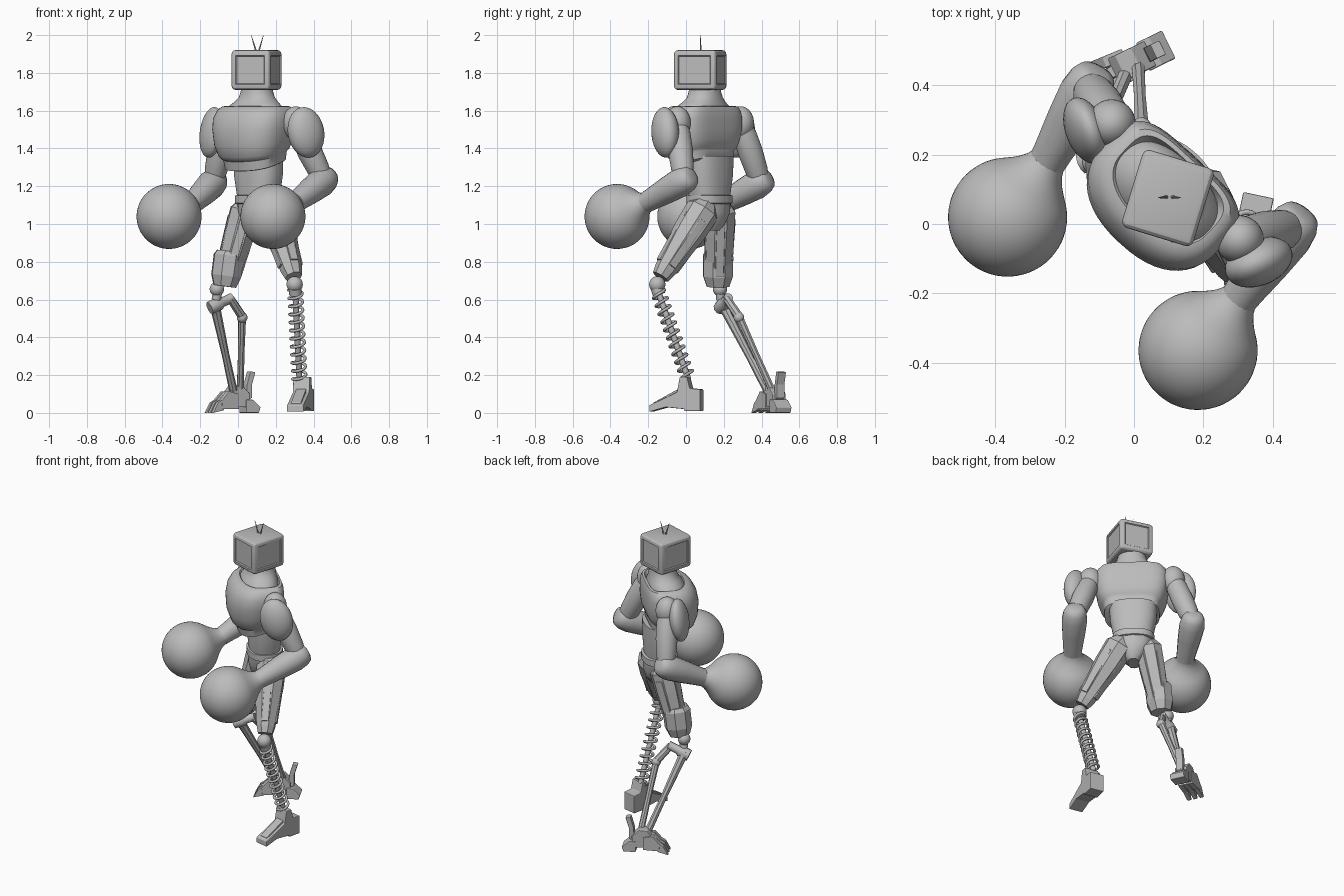
import bpy, bmesh, math
from mathutils import Vector, Matrix

old = bpy.data.objects.get("Cube")
if old:
    bpy.data.objects.remove(old)

grey = bpy.data.materials.new("plain grey")
grey.use_nodes = True
grey.diffuse_color = (0.5, 0.5, 0.5, 1)
grey.node_tree.nodes["Principled BSDF"].inputs["Base Color"].default_value = (0.5, 0.5, 0.5, 1)


def finish(name, bm, matrix=None, smooth=0, bevel=0):
    """Turn a bmesh into an object with material, shading and bevel."""
    bmesh.ops.recalc_face_normals(bm, faces=bm.faces)
    if matrix:
        bm.transform(matrix)
    mesh = bpy.data.meshes.new(name)
    bm.to_mesh(mesh)
    bm.free()
    mesh.materials.append(grey)
    ob = bpy.data.objects.new(name, mesh)
    bpy.context.collection.objects.link(ob)
    if bevel:
        mod = ob.modifiers.new("bevel", 'BEVEL')
        mod.width, mod.segments = bevel, 2
    if smooth:
        bpy.ops.object.select_all(action='DESELECT')
        ob.select_set(True)
        bpy.context.view_layer.objects.active = ob
        bpy.ops.object.shade_smooth_by_angle(angle=math.radians(smooth))
    return ob


def place(loc, yaw=0):
    return Matrix.Translation(loc) @ Matrix.Rotation(math.radians(yaw), 4, 'Z')


def skin(bm, rings):
    """Bridge equal rings of points and cap the ends."""
    vs = [[bm.verts.new(p) for p in r] for r in rings]
    n = len(vs[0])
    for a, b in zip(vs, vs[1:]):
        for i in range(n):
            j = (i + 1) % n
            bm.faces.new((a[i], a[j], b[j], b[i]))
    bm.faces.new(vs[0])
    bm.faces.new(vs[-1])


def body(name, sections, loc, yaw, front=2.4, back=2.4, n=48):
    """Stack of rounded sections: half width, half depth, forward shift, height, forward dip."""
    rings = []
    for a, b, shift, z, dip in sections:
        ring = []
        for i in range(n):
            c, s = math.cos(2 * math.pi * i / n), math.sin(2 * math.pi * i / n)
            e = 2 / (back if s > 0 else front)
            y = b * math.copysign(abs(s) ** e, s)
            ring.append((a * math.copysign(abs(c) ** e, c), y - shift, z + dip * y))
        rings.append(ring)
    bm = bmesh.new()
    skin(bm, rings)
    return finish(name, bm, place(loc, yaw), 40)


def limb(name, start, end, stations, sides=24, smooth=40):
    """Turned part along a line; stations are (fraction, radius)."""
    start, end = Vector(start), Vector(end)
    axis = end - start
    rot = axis.to_track_quat('Z', 'Y').to_matrix().to_4x4()
    turns = [2 * math.pi * (i + 0.5) / sides for i in range(sides)]
    bm = bmesh.new()
    skin(bm, [[(r * math.cos(t), r * math.sin(t), f * axis.length) for t in turns]
              for f, r in stations])
    return finish(name, bm, Matrix.Translation(start) @ rot, smooth)


def ellipsoid(name, loc, radii, yaw=0, tilt=0):
    bm = bmesh.new()
    bmesh.ops.create_uvsphere(bm, u_segments=32, v_segments=20, radius=1)
    m = place(loc, yaw) @ Matrix.Rotation(math.radians(tilt), 4, 'Y') @ Matrix.Diagonal((*radii, 1))
    return finish(name, bm, m, 60)


def box(name, size, matrix, bevel=0.0):
    bm = bmesh.new()
    bmesh.ops.create_cube(bm, size=1, matrix=Matrix.Diagonal((*size, 1)))
    return finish(name, bm, matrix, bevel=bevel)


def prism(name, profile, width, matrix, bevel=0.0):
    """Side profile in (y, z), extruded across x."""
    bm = bmesh.new()
    skin(bm, [[(x, y, z) for y, z in profile] for x in (-width / 2, width / 2)])
    return finish(name, bm, matrix, bevel=bevel)


# Torso, turned towards the right, with a flat back and a rounded chest
YAW = -43
body("chest", [(.15, .105, .02, 1.31, .3), (.165, .118, .025, 1.315, .3), (.172, .125, .03, 1.36, .25),
               (.177, .13, .035, 1.365, .25), (.19, .143, .04, 1.38, .2), (.208, .16, .045, 1.43, .1),
               (.222, .165, .045, 1.50, 0), (.225, .158, .04, 1.56, 0), (.212, .145, .03, 1.6, 0),
               (.19, .128, .02, 1.622, 0), (.17, .11, .015, 1.625, 0), (.15, .095, .01, 1.6, 0)],
     (.1, .1, 0), YAW, 2.3, 4)
body("neck", [(.18, .115, .015, 1.595, 0), (.165, .107, .012, 1.622, 0), (.13, .095, .005, 1.645, 0),
              (.1, .087, 0, 1.67, 0), (.087, .082, 0, 1.70, 0), (.083, .08, 0, 1.73, 0)],
     (.1, .1, 0), YAW, 2.1, 2.1)
body("waist", [(.145, .1, 0, 1.36, 0), (.14, .1, 0, 1.26, 0), (.125, .095, 0, 1.18, 0), (.112, .09, 0, 1.12, 0)],
     (.108, .122, 0), YAW)
body("belt", [(.11, .09, 0, 1.155, 0), (.126, .106, 0, 1.15, 0), (.126, .106, 0, 1.11, 0), (.11, .095, 0, 1.105, 0)],
     (.108, .125, 0), YAW)
body("pelvis", [(.12, .1, 0, 1.13, 0), (.11, .1, 0, 1.06, 0), (.07, .085, 0, 1.0, 0), (.035, .06, 0, .965, 0)],
     (.108, .125, 0), YAW, n=12)

# Box head with panels let into the front, back and sides
HEAD = place((.098, .075, 1.815), -17)
bm = bmesh.new()
bmesh.ops.create_cube(bm, size=1, matrix=Matrix.Diagonal((.215, .235, .21, 1)))
bmesh.ops.bevel(bm, geom=bm.edges[:], offset=.02, segments=3, affect='EDGES', profile=.5)
bm.normal_update()
panels = [f for f in bm.faces if f.calc_area() > .02 and abs(f.normal.z) < .5]
bmesh.ops.inset_individual(bm, faces=panels, thickness=.012, depth=0)
bmesh.ops.inset_individual(bm, faces=panels, thickness=.006, depth=-.006)
finish("head", bm, HEAD, 25)
for i in range(5):
    box("head_vent", (.018, .006, .004), HEAD @ Matrix.Translation((-.06 + .03 * i, -.113, -.08)))
for x, lean in ((.095, .07), (.11, .135)):
    limb("antenna", (x, .078, 1.915), (lean, .076, 2.0), [(0, .005), (.6, .003), (1, .001)], 8)

# Arms: shoulder, upper arm, elbow, forearm, round fist and pauldron
BALL = .172
arms = {
    "right": ((-.065, .29, 1.535), (-.13, .395, 1.22), (-.25, .18, 1.10), (-.365, .02, 1.04),
              (-.14, .27, 1.485), (.055, .1, .135), 21, 8),
    "left": ((.305, -.045, 1.535), (.455, -.012, 1.23), (.30, -.22, 1.11), (.185, -.365, 1.04),
             (.36, -.11, 1.485), (.1, .068, .135), 22, -12),
}
for side, (shoulder, elbow, wrist, fist, pad, radii, yaw, tilt) in arms.items():
    ellipsoid(side + "_shoulder", shoulder, (.07, .07, .088))
    limb(side + "_upper_arm", shoulder, elbow,
         [(0, .05), (.2, .063), (.5, .066), (.8, .06), (.95, .05)])
    ellipsoid(side + "_pauldron", pad, radii, yaw, tilt)
    limb(side + "_forearm", elbow, wrist,
         [(-.22, .03), (-.19, .055), (-.08, .07), (.1, .077), (.45, .07), (.85, .058), (1, .055)], 16, 50)
    # The fist is a ball drawn out into a short neck
    d = (Vector(fist) - Vector(wrist)).normalized()
    neck = [(-.25, .048), (-.215, .052), (-.19, .061), (-.168, .076), (-.15, .092)]
    globe = [(-BALL * math.cos(t), BALL * math.sin(t))
             for t in (math.radians(40 + 139 * i / 24) for i in range(25))]
    limb(side + "_fist", fist, Vector(fist) + d, neck + globe, 48, 60)

# Thighs: tapered, faceted, with raised plates
thighs = {"left": ((.18, .10, 1.09), (.295, -.135, .72), .092, .058),
          "right": ((.045, .18, 1.09), (-.065, .17, .69), .086, .066)}
for side, (hip, knee, r0, r1) in thighs.items():
    limb(side + "_thigh", hip, knee,
         [(-.06, r0 * .6), (.05, r0), (.35, r0 * .95), (.9, r1), (1, r1 * .8)], 8, 0)
    axis = Vector(knee) - Vector(hip)
    rot = axis.to_track_quat('Z', 'Y').to_matrix().to_4x4()
    for i in range(4):
        spin = Matrix.Rotation(math.radians(90 * i), 4, 'Z')
        m = Matrix.Translation(Vector(hip) + axis * .52) @ rot @ spin
        slope = Matrix.Rotation(-math.atan((r0 - r1) / axis.length) * .9, 4, 'Y')
        box(side + "_thigh_plate", (.014, .045, .3),
            m @ Matrix.Translation(((r0 + r1) * .46, 0, 0)) @ slope, .005)
limb("right_knee_guard", (-.045, .17, .855), (-.07, .168, .67),
     [(0, .07), (.12, .085), (.7, .084), (1, .064)], 8, 0)

# Left lower leg: joint, rod and coil spring
top, low = Vector((.303, -.15, .65)), Vector((.325, .012, .18))
ellipsoid("left_knee_ball", (.30, -.152, .68), (.043, .043, .043))
limb("left_spring_rod", top, low, [(0, .016), (1, .016)], 12)
limb("left_spring_cap", top, low, [(-.02, .034), (.05, .034)], 16)
axis = low - top
rot = axis.to_track_quat('Z', 'Y').to_matrix()
turns, steps = 11, 16
curve = bpy.data.curves.new("left_spring", 'CURVE')
curve.dimensions = '3D'
curve.bevel_depth = .008
curve.bevel_resolution = 2
spline = curve.splines.new('POLY')
spline.points.add(turns * steps)
for i, p in enumerate(spline.points):
    t = 2 * math.pi * i / steps
    local = Vector((.036 * math.cos(t), .036 * math.sin(t), axis.length * i / (turns * steps)))
    p.co = (*(top + rot @ local), 1)
curve.materials.append(grey)
bpy.context.collection.objects.link(bpy.data.objects.new("left_spring", curve))

# Left foot: wedge with heel block
FOOT = place((.342, .0, 0), -12)
prism("left_foot", [(-.19, .005), (-.1, .03), (0, .02), (.0, .01), (.085, .01), (.085, .125),
                    (.03, .13), (.015, .19), (-.025, .19), (-.04, .11), (-.19, .04)], .09, FOOT, .004)
prism("left_foot_top", [(-.17, .03), (0, .1), (0, .13), (-.04, .125), (-.17, .055)], .055, FOOT, .003)

# Right lower leg: joint, cross link and two thin rods
ellipsoid("right_knee_ball", (-.112, .18, .655), (.038, .038, .038))
limb("right_knee_neck", (-.1, .175, .69), (-.115, .185, .6), [(0, .025), (1, .025)], 12)
limb("right_knee_link", (-.15, .18, .555), (-.03, .225, .61), [(0, .036), (.45, .036), (.55, .026), (1, .026)], 10)
limb("right_link_arm", (-.04, .215, .605), (.022, .28, .51), [(0, .022), (1, .024)], 8, 0)
ellipsoid("right_link_joint", (.022, .28, .505), (.028, .028, .028))
limb("right_front_rod", (-.125, .19, .58), (-.025, .43, .12), [(0, .03), (.12, .026), (.6, .02), (1, .022)], 8, 0)
limb("right_rear_rod", (.022, .28, .51), (.012, .455, .12), [(0, .022), (.5, .018), (1, .02)], 8, 0)

# Right foot: jointed claw foot with a heel spur
CLAW = place((-.02, .46, 0), -64)
prism("right_ankle", [(-.05, .03), (.07, .03), (.075, .1), (.03, .145), (-.02, .14), (-.06, .09)], .08, CLAW, .004)
for i in (-1, 0, 1):
    toe = CLAW @ Matrix.Translation((.034 * i, -.035, 0)) @ Matrix.Rotation(.06 * i, 4, 'Z')
    prism("right_toe_base", [(-.06, .02), (.04, .02), (.04, .1), (-.02, .115), (-.065, .065)], .033, toe, .003)
    prism("right_toe_tip", [(-.115, .0), (-.05, .015), (-.05, .075), (-.085, .055)], .028, toe, .002)
prism("right_heel", [(.05, 0), (.125, 0), (.135, .03), (.09, .07), (.05, .07)], .09, CLAW, .004)
prism("right_heel_spur", [(.06, .06), (.095, .08), (.095, .15), (.115, .215), (.085, .22), (.065, .15)],
      .045, CLAW, .003)
